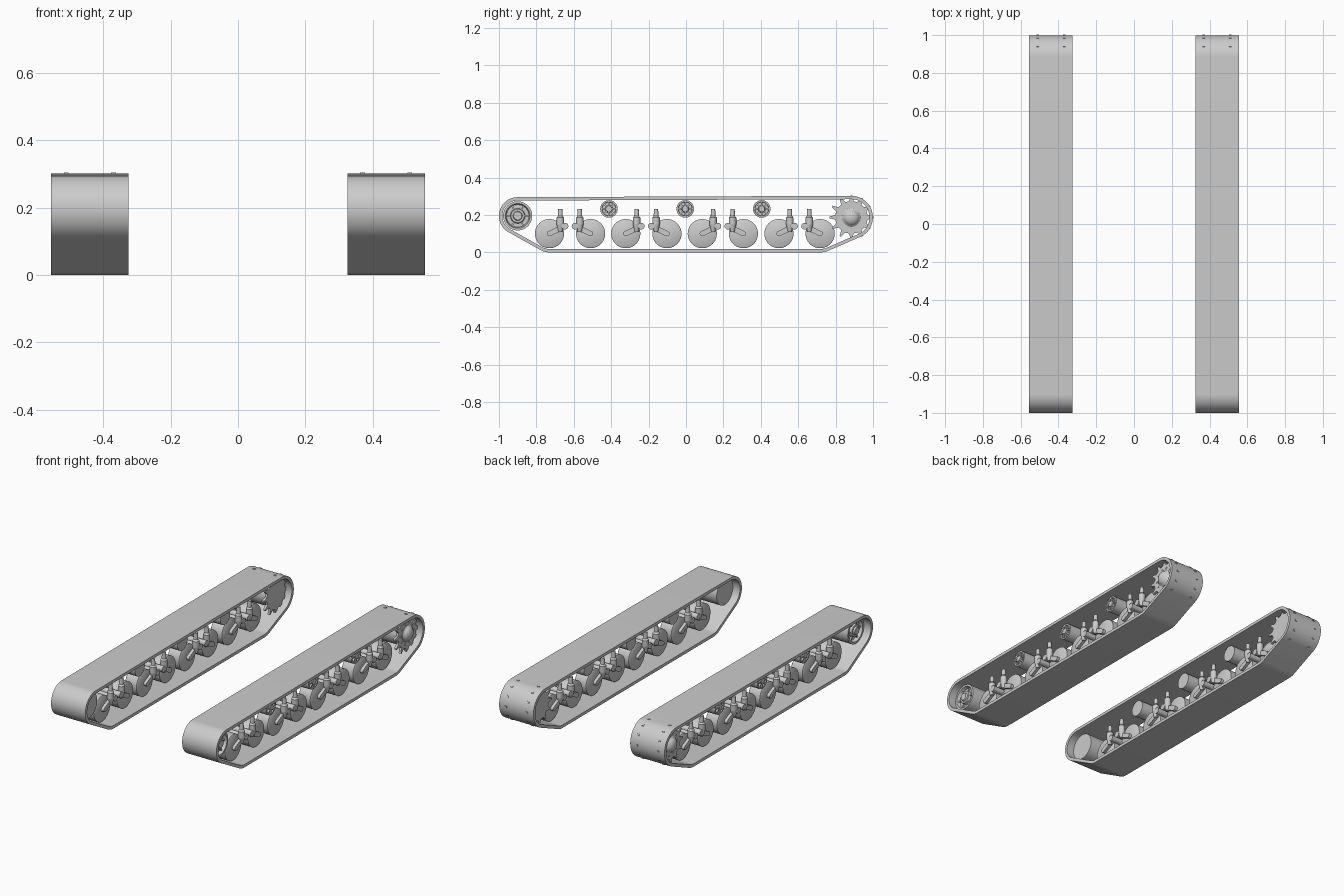
import bpy, bmesh, math
from mathutils import Vector, Matrix

cube = bpy.data.objects.get("Cube")
if cube:
    bpy.data.objects.remove(cube, do_unlink=True)

grey = bpy.data.materials.new("track grey")
grey.use_nodes = True
grey.diffuse_color = (0.6, 0.6, 0.6, 1)
grey.node_tree.nodes["Principled BSDF"].inputs["Base Color"].default_value = (0.6, 0.6, 0.6, 1)

MID = 0.44  # centre line of the left track
TAU = math.tau


def finish(name, bm):
    """Turn a bmesh into a shaded object mirrored to the other track."""
    bmesh.ops.recalc_face_normals(bm, faces=bm.faces)
    mesh = bpy.data.meshes.new(name)
    bm.to_mesh(mesh)
    bm.free()
    mesh.materials.append(grey)
    ob = bpy.data.objects.new(name, mesh)
    bpy.context.collection.objects.link(ob)
    bpy.ops.object.select_all(action='DESELECT')
    ob.select_set(True)
    bpy.context.view_layer.objects.active = ob
    bpy.ops.object.shade_smooth_by_angle(angle=math.radians(35))
    ob.modifiers.new("other_track", 'MIRROR').use_mirror_merge = False


def skin(bm, rings):
    """Bridge successive loops of points."""
    loops = [[bm.verts.new(p) for p in ring] for ring in rings]
    for a, b in zip(loops, loops[1:]):
        for i in range(len(a)):
            j = (i + 1) % len(a)
            bm.faces.new((a[i], a[j], b[j], b[i]))
    return loops


def lathe(bm, y, z, profile, n=40):
    """Revolve (offset from MID, radius) pairs about an axle along x."""
    rings = [[(MID + x, y + r * math.cos(TAU * i / n), z + r * math.sin(TAU * i / n))
              for i in range(n)] for x, r in profile]
    loops = skin(bm, rings)
    bm.faces.new(loops[0])
    bm.faces.new(loops[-1])


def rod(bm, p, q, r1, r2, n=16):
    """Tapered rod between two points."""
    p, q = Vector(p), Vector(q)
    turn = (q - p).to_track_quat('Z', 'Y').to_matrix().to_4x4()
    bmesh.ops.create_cone(bm, cap_ends=True, segments=n, radius1=r1, radius2=r2,
                          depth=(q - p).length,
                          matrix=Matrix.Translation((p + q) / 2) @ turn)


def prism(bm, outline, x0, x1):
    """Extrude a (y, z) outline along x."""
    loops = skin(bm, [[(x, y, z) for y, z in outline] for x in (x0, x1)])
    for loop in loops:
        bm.faces.new(loop)


def bar(bm, a, b, r, x0, x1, n=8):
    """Flat round-ended bar between two (y, z) points."""
    ang = math.atan2(b[1] - a[1], b[0] - a[0])
    pts = []
    for c, start in ((b, ang - math.pi / 2), (a, ang + math.pi / 2)):
        for i in range(n + 1):
            t = start + math.pi * i / n
            pts.append((c[0] + r * math.cos(t), c[1] + r * math.sin(t)))
    prism(bm, pts, x0, x1)


# Belt: taut loop around the end wheels and the outer road wheels
GUIDES = [(-0.9, 0.195, 0.1), (0.884, 0.187, 0.115), (-0.73, 0.1, 0.1), (0.72, 0.1, 0.1)]


def belt_loop(x, inset):
    ring = []
    for i in range(120):
        t = TAU * (i + 0.5) / 120
        c, s = math.cos(t), math.sin(t)
        y, z, r = max(GUIDES, key=lambda g: g[0] * c + g[1] * s + g[2])
        ring.append((x, y + (r - inset) * c, z + (r - inset) * s))
    return ring


bm = bmesh.new()
corners = [(-0.115, 0), (0.115, 0), (0.115, 0.018), (-0.115, 0.018)]
skin(bm, [belt_loop(MID + x, d) for x, d in corners + corners[:1]])
bmesh.ops.remove_doubles(bm, verts=bm.verts, dist=1e-6)
finish("track_belt", bm)

# Drive sprocket: two toothed plates on a drum, with a domed hub outside
SY, SZ = 0.884, 0.187
bm = bmesh.new()
gear = []
for k in range(12):
    for da, r in ((-9, 0.087), (-5, 0.1), (-2.2, 0.118), (2.2, 0.118), (5, 0.1), (9, 0.087)):
        t = TAU * k / 12 + math.radians(da)
        gear.append((SY + r * math.cos(t), SZ + r * math.sin(t)))
for side in (-1, 1):
    prism(bm, gear, MID + side * 0.07 - 0.007, MID + side * 0.07 + 0.007)
lathe(bm, SY, SZ, [(-0.07, 0.075), (0.07, 0.075)])
dome = [(0.077 + 0.03 * math.sin(a), 0.044 * math.cos(a))
        for a in [i * math.pi / 2 / 6.2 for i in range(7)]]
lathe(bm, SY, SZ, [(0.07, 0.05), (0.08, 0.05)] + dome[1:])
for k in range(10):
    t = TAU * k / 10
    lathe(bm, SY + 0.064 * math.cos(t), SZ + 0.064 * math.sin(t),
          [(0.07, 0.005), (0.081, 0.005)], 8)
finish("drive_sprocket", bm)

# Front idler: dished drum with a stepped hub and ribs
IY, IZ = -0.9, 0.195
bm = bmesh.new()
lathe(bm, IY, IZ, [(-0.07, 0.078), (0.07, 0.078), (0.07, 0.066), (0.05, 0.06), (0.05, 0.04),
                   (0.068, 0.036), (0.068, 0.025), (0.078, 0.022), (0.078, 0.012)])
for k in range(6):
    t = TAU * k / 6
    a, b = [(IY + r * math.cos(t), IZ + r * math.sin(t)) for r in (0.036, 0.066)]
    bar(bm, a, b, 0.004, MID + 0.045, MID + 0.06, 3)
finish("front_idler", bm)

# Return rollers under the upper run
bm = bmesh.new()
for y in (-0.412, -0.004, 0.405):
    z = 0.232
    lathe(bm, y, z, [(-0.07, 0.047), (0.07, 0.047), (0.07, 0.038), (0.06, 0.036),
                     (0.06, 0.02), (0.075, 0.016)], 28)
    for k in range(8):
        t = TAU * k / 8
        a, b = [(y + r * math.cos(t), z + r * math.sin(t)) for r in (0.018, 0.04)]
        bar(bm, a, b, 0.004, MID + 0.055, MID + 0.072, 3)
finish("return_rollers", bm)

# Road wheels in four facing pairs, with trailing arms and shock absorbers
wheels, arms, shocks = bmesh.new(), bmesh.new(), bmesh.new()
for centre in (-0.62, -0.212, 0.197, 0.607):
    for d in (-1, 1):
        hub, pivot = (centre + d * 0.11, 0.1), (centre + d * 0.027, 0.14)
        lathe(wheels, *hub, [(-0.042, 0.072), (-0.038, 0.078), (0.038, 0.078), (0.042, 0.072)])
        lathe(arms, *pivot, [(-0.072, 0.018), (0.072, 0.018)], 20)
        for side in (-1, 1):
            x0, x1 = MID + side * 0.042, MID + side * 0.06
            bar(arms, hub, pivot, 0.014, x0, x1)
            x = MID + side * 0.055
            y = centre + d * 0.052
            rod(shocks, (x, y, 0.11), (x, y, 0.15), 0.011, 0.02)
            rod(shocks, (x, y, 0.15), (x, y, 0.185), 0.02, 0.02)
            rod(shocks, (x, y, 0.185), (x, y, 0.195), 0.02, 0.012)
            rod(shocks, (x, y, 0.195), (x, y, 0.232), 0.013, 0.011)
finish("road_wheels", wheels)
finish("suspension_arms", arms)
finish("shock_absorbers", shocks)
